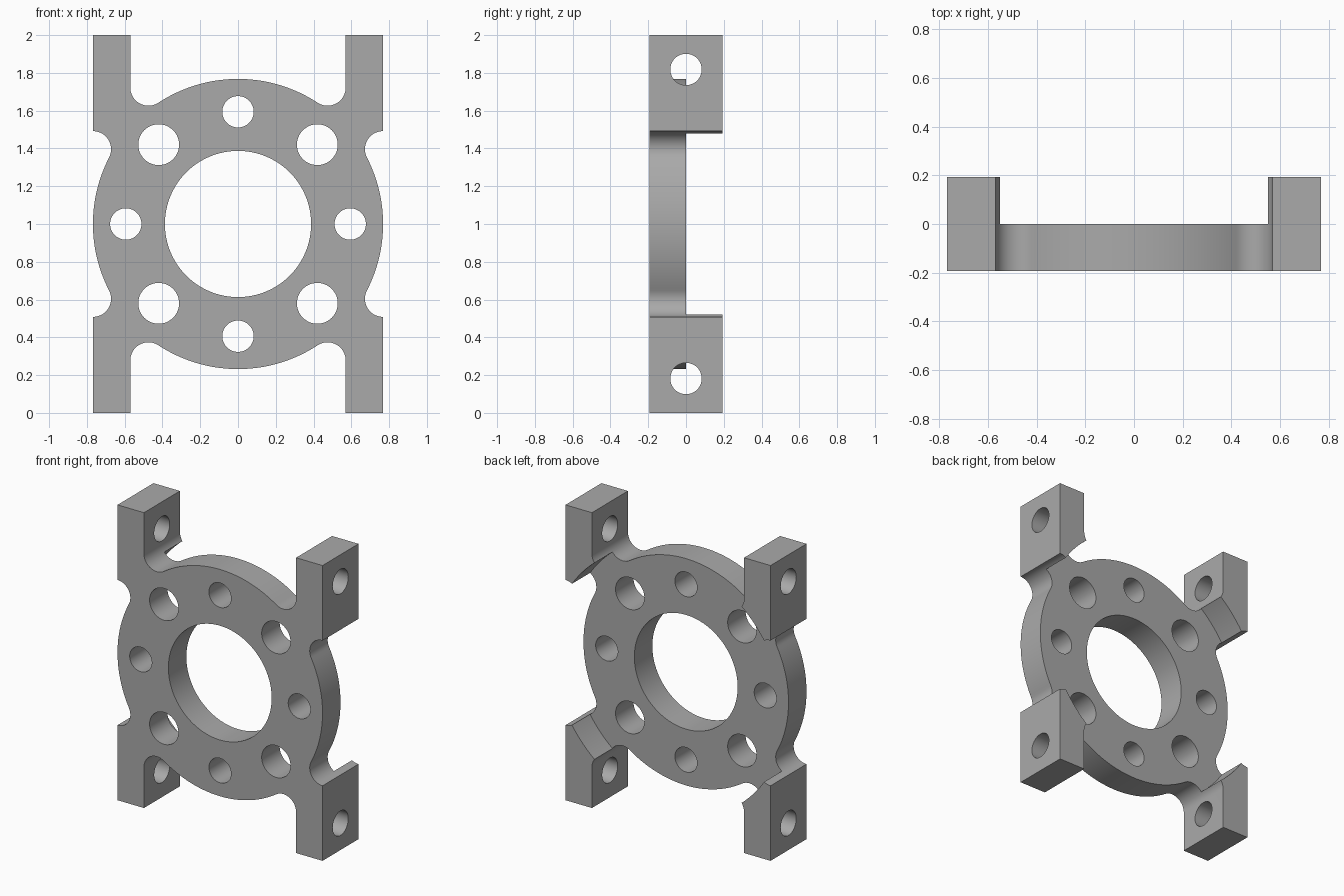
import bpy, bmesh
from math import pi, sin, cos, sqrt, atan2, radians
from mathutils import Matrix, Vector

cube = bpy.data.objects.get("Cube")
if cube:
    bpy.data.objects.remove(cube, do_unlink=True)

R = 0.768          # ring outer radius and half width
BORE = 0.387       # central opening
FILLET = 0.096     # fillet radius between ring and lugs
LUG_IN = 0.57      # inner face of the lugs
DEPTH = 0.1925     # half depth of the lugs, thickness of the ring
PITCH = 0.594      # bolt circle radius
RC = R + FILLET    # circle through the fillet centres

grey = bpy.data.materials.new("grey metal")
grey.use_nodes = True
colour = (0.4, 0.4, 0.4, 1)
grey.diffuse_color = colour
grey.node_tree.nodes["Principled BSDF"].inputs["Base Color"].default_value = colour


def arc(cx, cz, r, a0, a1, n):
    return [(cx + r * cos(a0 + (a1 - a0) * i / n),
             cz + r * sin(a0 + (a1 - a0) * i / n)) for i in range(n + 1)]


def add_object(name, bm):
    bmesh.ops.recalc_face_normals(bm, faces=bm.faces)
    mesh = bpy.data.meshes.new(name)
    bm.to_mesh(mesh)
    bm.free()
    mesh.materials.append(grey)
    obj = bpy.data.objects.new(name, mesh)
    bpy.context.collection.objects.link(obj)
    return obj


def add_cylinder(bm, centre, axis, r, length, n=64):
    turn = Vector((0, 0, 1)).rotation_difference(Vector(axis)).to_matrix().to_4x4()
    bmesh.ops.create_cone(bm, cap_ends=True, segments=n, radius1=r, radius2=r,
                          depth=length, matrix=Matrix.Translation(centre) @ turn)


# Outline of one quarter: ring arc, inner fillet, lug, outer fillet, ring arc
ix = LUG_IN - FILLET
iz = sqrt(RC ** 2 - ix ** 2)
oz = sqrt(RC ** 2 - R ** 2)
a, b = atan2(iz, ix), atan2(oz, R)
quarter = arc(0, 0, R, pi / 2, a, 20)
quarter += arc(ix, iz, FILLET, a + pi, 2 * pi, 20)[1:]
quarter += [(LUG_IN, 1), (R, 1)]
quarter += arc(R, oz, FILLET, pi / 2, b + pi, 20)
quarter += arc(0, 0, R, b, 0, 20)[1:]

# Mirror the quarter into the full outline
half = quarter + [(x, -z) for x, z in reversed(quarter[:-1])]
outline = half + [(-x, z) for x, z in reversed(half[1:-1])]

# Body: the outline extruded to the depth of the lugs
bm = bmesh.new()
face = bm.faces.new([bm.verts.new((x, -DEPTH, z + 1)) for x, z in outline])
new = bmesh.ops.extrude_face_region(bm, geom=[face])["geom"]
bmesh.ops.translate(bm, vec=(0, 2 * DEPTH, 0),
                    verts=[v for v in new if isinstance(v, bmesh.types.BMVert)])
body = add_object("ring_bracket", bm)

# Cutter: round recess behind the ring
bm = bmesh.new()
add_cylinder(bm, (0, 0.2, 1), (0, 1, 0), RC, 0.4, 160)
recess = add_object("recess_cutter", bm)

# Cutter: central opening, bolt holes and cross holes in the lugs
bm = bmesh.new()
add_cylinder(bm, (0, 0, 1), (0, 1, 0), BORE, 1, 128)
for i in range(8):
    t = i * pi / 4
    add_cylinder(bm, (PITCH * cos(t), 0, 1 + PITCH * sin(t)), (0, 1, 0),
                 0.108 if i % 2 else 0.083, 1)
for sx in (-1, 1):
    for sz in (-1, 1):
        add_cylinder(bm, (sx * 0.67, 0, 1 + sz * 0.818), (1, 0, 0), 0.083, 0.3)
holes = add_object("hole_cutter", bm)

# Cut the body and bake the result
for cutter in (recess, holes):
    cutter.hide_render = True
    mod = body.modifiers.new(cutter.name, "BOOLEAN")
    mod.operation = "DIFFERENCE"
    mod.solver = "EXACT"
    mod.object = cutter
depsgraph = bpy.context.evaluated_depsgraph_get()
body_mesh = bpy.data.meshes.new_from_object(body.evaluated_get(depsgraph))
body.modifiers.clear()
body.data = body_mesh
for cutter in (recess, holes):
    bpy.data.objects.remove(cutter, do_unlink=True)
body.data.materials.clear()
body.data.materials.append(grey)

# Smooth the curved walls, keep the edges sharp
bpy.ops.object.select_all(action="DESELECT")
body.select_set(True)
bpy.context.view_layer.objects.active = body
bpy.ops.object.shade_smooth_by_angle(angle=radians(30))
